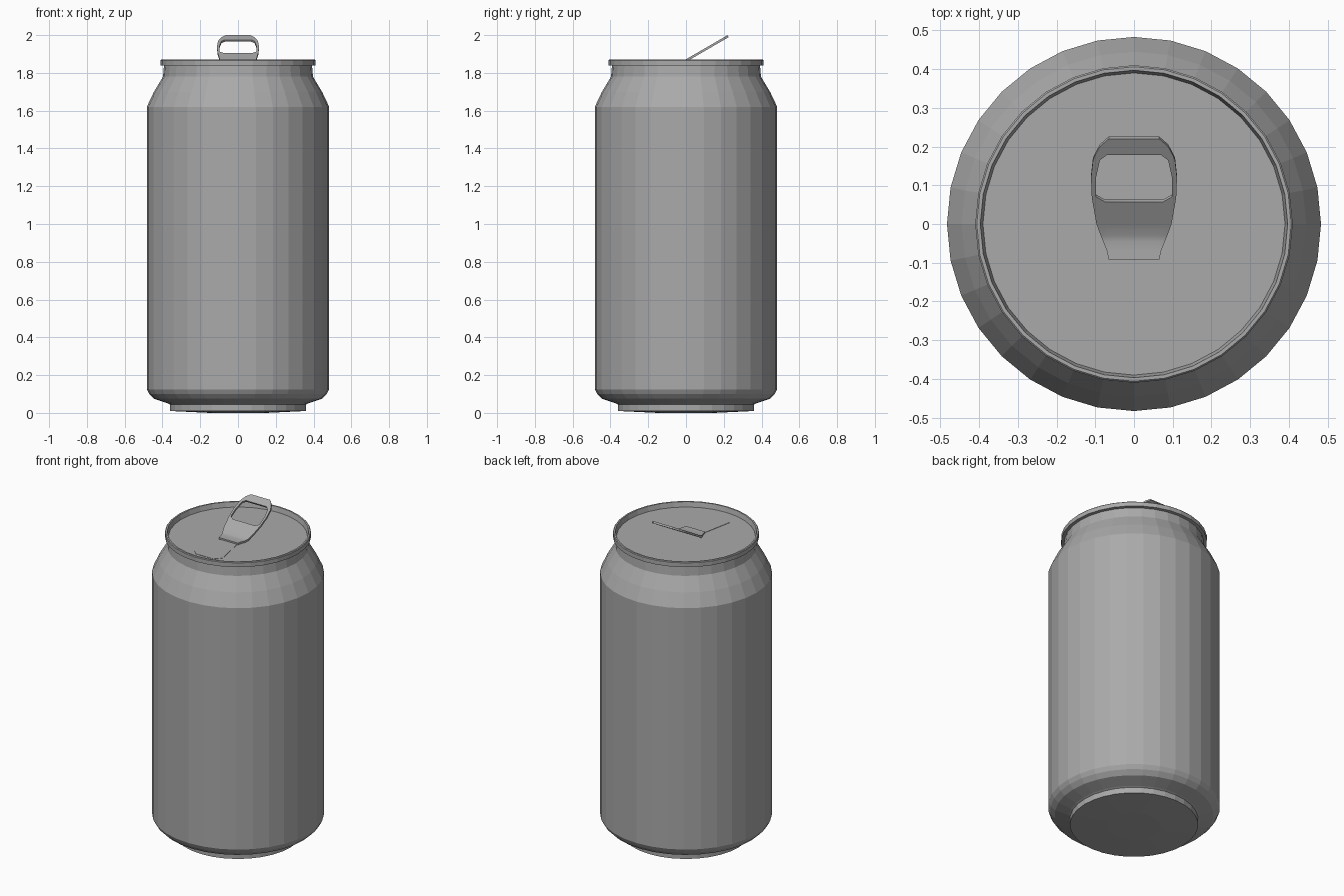
import bpy
import bmesh
import math

SIDES = 32
LID_Z = 1.84

cube = bpy.data.objects.get("Cube")
if cube:
    bpy.data.objects.remove(cube, do_unlink=True)

metal = bpy.data.materials.new("grey metal")
metal.use_nodes = True
GREY = (0.4, 0.4, 0.4, 1)
metal.diffuse_color = GREY
metal.node_tree.nodes["Principled BSDF"].inputs["Base Color"].default_value = GREY


def add_object(name, bm):
    mesh = bpy.data.meshes.new(name)
    bm.to_mesh(mesh)
    bm.free()
    mesh.materials.append(metal)
    obj = bpy.data.objects.new(name, mesh)
    bpy.context.collection.objects.link(obj)
    return obj


def lathe(name, profile):
    """Turn a (radius, height) profile about the z axis; ends are capped."""
    bm = bmesh.new()
    rings = []
    for r, z in profile:
        angles = [2 * math.pi * i / SIDES for i in range(SIDES)]
        rings.append([bm.verts.new((r * math.cos(a), r * math.sin(a), z)) for a in angles])
    for low, high in zip(rings, rings[1:]):
        for i in range(SIDES):
            j = (i + 1) % SIDES
            bm.faces.new((low[i], low[j], high[j], high[i]))
    bm.faces.new(rings[0][::-1])
    bm.faces.new(rings[-1])
    return add_object(name, bm)


# Can body: foot, curved lower edge, wall, shoulder, neck, rolled rim, sunken lid
lathe("can_body", [
    (0.15, 0.0), (0.36, 0.01), (0.36, 0.045), (0.37, 0.05),
    (0.445, 0.075), (0.47, 0.1), (0.483, 0.125),
    (0.483, 1.62), (0.445, 1.70), (0.397, 1.78), (0.392, 1.838),
    (0.41, 1.84), (0.41, 1.866), (0.406, 1.87),
    (0.397, 1.87), (0.39, LID_Z)])

# Scored mouth panel on the lid
bm = bmesh.new()
half = [(0.058, -0.09), (0.097, -0.29), (0.06, -0.328)]
outline = [(-x, y) for x, y in half] + half[::-1]
panel = bm.faces.new([bm.verts.new((x, y, LID_Z)) for x, y in outline])
top = bmesh.ops.extrude_face_region(bm, geom=[panel])["geom"]
bmesh.ops.translate(bm, vec=(0, 0, 0.002),
                    verts=[v for v in top if isinstance(v, bmesh.types.BMVert)])
bmesh.ops.recalc_face_normals(bm, faces=bm.faces)
add_object("mouth_panel", bm)

# Pull tab: rows of (y, inner half width, outer half width), bent up from the lid
tab_rows = [
    (-0.093, 0.045, 0.065), (-0.07, 0.05, 0.07), (-0.045, 0.055, 0.08),
    (-0.03, 0.06, 0.086), (0.0, 0.068, 0.097), (0.057, 0.075, 0.107),
    (0.07, 0.098, 0.109), (0.12, 0.098, 0.111), (0.165, 0.088, 0.106),
    (0.178, 0.07, 0.1), (0.2, 0.066, 0.088), (0.22, 0.05, 0.065)]
bm = bmesh.new()
grid = []
for y, inner, outer in tab_rows:
    z = max(LID_Z + 0.011, 1.872 + 0.58 * y)
    grid.append([bm.verts.new((x, y, z)) for x in (-outer, -inner, inner, outer)])
for n, (near, far) in enumerate(zip(grid, grid[1:])):
    in_hole = 0.05 < tab_rows[n][0] < 0.17
    for c in range(3):
        if not (c == 1 and in_hole):
            bm.faces.new((near[c], near[c + 1], far[c + 1], far[c]))
tab = add_object("pull_tab", bm)
thick = tab.modifiers.new("thickness", "SOLIDIFY")
thick.thickness = 0.012
thick.offset = -1
bpy.ops.object.select_all(action="DESELECT")
tab.select_set(True)
bpy.context.view_layer.objects.active = tab
bpy.ops.object.modifier_apply(modifier=thick.name)
bpy.ops.object.shade_smooth_by_angle(angle=math.radians(40))
